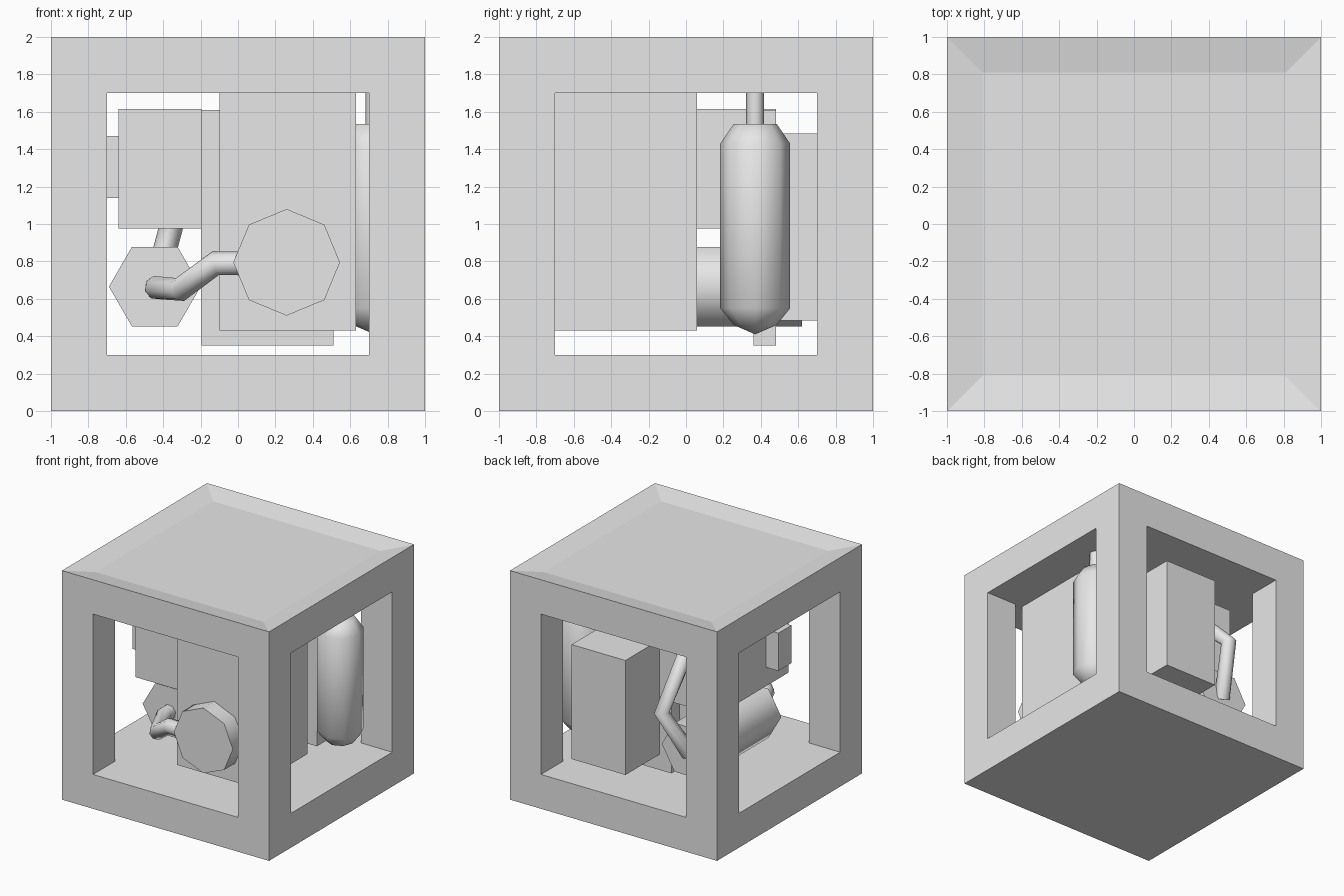
import bpy, bmesh
from math import pi, radians
from itertools import product
from mathutils import Matrix, Vector

cube = bpy.data.objects.get("Cube")
if cube:
    bpy.data.objects.remove(cube, do_unlink=True)

# Single flat colour
grey = bpy.data.materials.new("light_grey")
grey.use_nodes = True
grey.diffuse_color = (0.8, 0.8, 0.8, 1)
grey.node_tree.nodes["Principled BSDF"].inputs["Base Color"].default_value = (0.8, 0.8, 0.8, 1)


def finish(name, bm, smooth=True):
    bmesh.ops.recalc_face_normals(bm, faces=bm.faces)
    mesh = bpy.data.meshes.new(name)
    bm.to_mesh(mesh)
    bm.free()
    mesh.materials.append(grey)
    if smooth:
        mesh.shade_smooth()
        mesh.set_sharp_from_angle(angle=radians(65))
    obj = bpy.data.objects.new(name, mesh)
    bpy.context.collection.objects.link(obj)


def box(name, low, high):
    low, high = Vector(low), Vector(high)
    bm = bmesh.new()
    place = Matrix.Translation((low + high) / 2) @ Matrix.Diagonal((*(high - low), 1))
    bmesh.ops.create_cube(bm, size=1, matrix=place)
    finish(name, bm, smooth=False)


def drum(name, x, z, radius, front, back, sides):
    """Prism lying along y, with corners pointing to the sides."""
    bm = bmesh.new()
    place = (Matrix.Translation((x, (front + back) / 2, z)) @ Matrix.Rotation(pi / 2, 4, "X")
             @ Matrix.Rotation(pi / 2, 4, "Z"))
    bmesh.ops.create_cone(bm, cap_ends=True, segments=sides, radius1=radius,
                          radius2=radius, depth=back - front, matrix=place)
    finish(name, bm)


def pipe(name, points, radius):
    curve = bpy.data.curves.new(name, "CURVE")
    curve.dimensions = "3D"
    curve.bevel_depth = radius
    curve.bevel_resolution = 2
    curve.use_fill_caps = True
    spline = curve.splines.new("POLY")
    spline.points.add(len(points) - 1)
    for point, co in zip(spline.points, points):
        point.co = (*co, 1)
    spline.use_smooth = True
    curve.materials.append(grey)
    obj = bpy.data.objects.new(name, curve)
    bpy.context.collection.objects.link(obj)


# Outer frame: three by three by three cells, open through the middle both ways
def solid(cell):
    i, j, k = cell
    return min(cell) >= 0 and max(cell) <= 2 and not (k == 1 and 1 in (i, j))


grid = (-1, -0.7, 0.7, 1)
bm = bmesh.new()
for cell in product(range(3), repeat=3):
    if not solid(cell):
        continue
    for axis, step in product(range(3), (0, 1)):
        neighbour = list(cell)
        neighbour[axis] += 2 * step - 1
        if solid(neighbour):
            continue
        u, v = (axis + 1) % 3, (axis + 2) % 3
        corners = []
        for du, dv in ((0, 0), (1, 0), (1, 1), (0, 1)):
            idx = list(cell)
            idx[axis] += step
            idx[u] += du
            idx[v] += dv
            corners.append(bm.verts.new((grid[idx[0]], grid[idx[1]], grid[idx[2]] + 1)))
        bm.faces.new(corners)
bmesh.ops.remove_doubles(bm, verts=bm.verts, dist=0.001)
bmesh.ops.recalc_face_normals(bm, faces=bm.faces)
bm.normal_update()
# Shallow dished lid
lid = [f for f in bm.faces if f.calc_center_median().z > 1.99]
bmesh.ops.inset_region(bm, faces=lid, thickness=0.19, use_even_offset=True)
for vert in {v for f in lid for v in f.verts}:
    vert.co.z -= 0.035
bm.normal_update()
bmesh.ops.dissolve_limit(bm, angle_limit=radians(1), verts=bm.verts, edges=bm.edges)
finish("outer_frame", bm, smooth=False)

# Inner machinery blocks
box("main_block", (-0.1, -0.7, 0.43), (0.63, 0.06, 1.7))
box("upper_block", (-0.64, -0.5, 0.975), (-0.195, 0.48, 1.615))
box("mounting_plate", (-0.195, 0.36, 0.35), (0.51, 0.48, 1.61))
box("back_box", (-0.08, 0.46, 0.485), (0.44, 0.95, 1.485))
box("side_knob", (-0.76, -0.37, 1.14), (-0.62, -0.19, 1.47))

# Drums
drum("front_drum", 0.26, 0.795, 0.285, -0.85, -0.68, 8)
drum("lower_drum", -0.445, 0.665, 0.245, -0.33, 0.62, 6)

# Upright tank, spun from a profile
tank_x, tank_y = 0.73, 0.37
profile = ((0, 1.535), (0.115, 1.535), (0.187, 1.43), (0.187, 0.55), (0.115, 0.46), (0, 0.41))
bm = bmesh.new()
verts = [bm.verts.new((tank_x + r, tank_y, z)) for r, z in profile]
edges = [bm.edges.new(pair) for pair in zip(verts, verts[1:])]
bmesh.ops.spin(bm, geom=verts + edges, cent=(tank_x, tank_y, 0), axis=(0, 0, 1),
               angle=2 * pi, steps=8)
bmesh.ops.remove_doubles(bm, verts=bm.verts, dist=0.001)
finish("tank", bm)

# Pipes
pipe("tank_pipe", [(tank_x, tank_y, 1.5), (tank_x, tank_y, 1.75)], 0.048)
pipe("front_pipe", [(0.05, -0.78, 0.79), (-0.12, -0.77, 0.79), (-0.31, -0.67, 0.65),
                    (-0.435, -0.4, 0.66), (-0.435, -0.3, 0.66)], 0.065)
pipe("back_pipe", [(-0.31, 0.46, 1.4), (-0.34, 0.82, 1.05), (-0.45, 0.6, 0.64)], 0.065)
